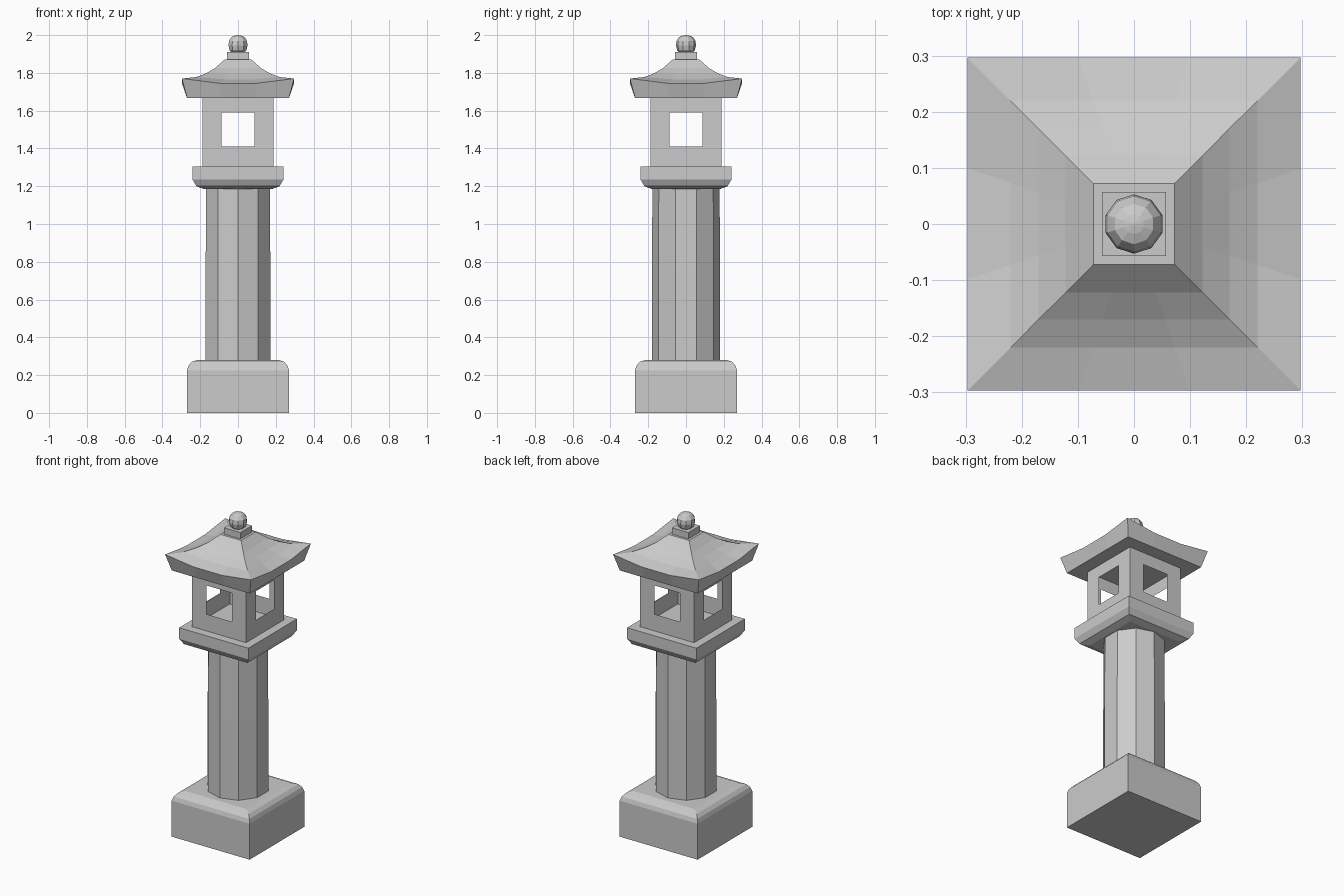
import bpy, bmesh, math

if "Cube" in bpy.data.objects:
    bpy.data.objects.remove(bpy.data.objects["Cube"])


def square(half, z, segs=1, sag=0.0):
    """Square ring; points between the corners drop by sag."""
    corners = [(-half, -half), (half, -half), (half, half), (-half, half)]
    pts = []
    for i, a in enumerate(corners):
        b = corners[(i + 1) % 4]
        for k in range(segs):
            t = k / segs
            pts.append((a[0] + (b[0] - a[0]) * t, a[1] + (b[1] - a[1]) * t,
                        z - (sag if k else 0)))
    return pts


def circle(radius, z, sides=10):
    return [(radius * math.sin(math.tau * i / sides),
             -radius * math.cos(math.tau * i / sides), z) for i in range(sides)]


def add_object(name, bm):
    bmesh.ops.recalc_face_normals(bm, faces=bm.faces)
    mesh = bpy.data.meshes.new(name)
    bm.to_mesh(mesh)
    bm.free()
    obj = bpy.data.objects.new(name, mesh)
    bpy.context.collection.objects.link(obj)
    return obj


def loft(name, rings):
    """Skin a stack of rings and cap both ends."""
    bm = bmesh.new()
    rows = [[bm.verts.new(p) for p in ring] for ring in rings]
    n = len(rows[0])
    for lo, hi in zip(rows, rows[1:]):
        for i in range(n):
            j = (i + 1) % n
            bm.faces.new((lo[i], lo[j], hi[j], hi[i]))
    bm.faces.new(rows[0][::-1])
    bm.faces.new(rows[-1])
    return add_object(name, bm)


# Plinth with a rounded top edge
loft("base", [square(h, z) for h, z in
              [(0.27, 0), (0.27, 0.225), (0.262, 0.25), (0.245, 0.27), (0.215, 0.28)]])

# Ten-sided column
loft("column", [circle(0.18, 0.28), circle(0.18, 0.75), circle(0.178, 1.185)])

# Platform under the lamp chamber
loft("platform", [square(h, z) for h, z in
                  [(0.18, 1.185), (0.22, 1.20), (0.24, 1.235), (0.24, 1.305)]])

# Hollow lamp chamber: four thin walls, each framing a window
bm = bmesh.new()
half, win = 0.187, 0.088
outer = [(-half, 1.30), (half, 1.30), (half, 1.67), (-half, 1.67)]
inner = [(-win, 1.41), (win, 1.41), (win, 1.59), (-win, 1.59)]
for side in range(4):
    c, s = round(math.cos(side * math.pi / 2)), round(math.sin(side * math.pi / 2))
    o, w = [[bm.verts.new((x * c + half * s, x * s - half * c, z)) for x, z in loop]
            for loop in (outer, inner)]
    for i in range(4):
        j = (i + 1) % 4
        bm.faces.new((o[i], o[j], w[j], w[i]))
bmesh.ops.remove_doubles(bm, verts=bm.verts, dist=0.001)
add_object("lamp_chamber", bm)

# Flared roof with upturned corners
loft("roof", [square(h, z, 3, sag) for h, z, sag in
              [(0.27, 1.667, 0), (0.297, 1.77, 0.025), (0.22, 1.778, 0.012),
               (0.17, 1.797, 0.005), (0.122, 1.825, 0), (0.072, 1.87, 0)]])

# Finial block and knob
loft("finial_block", [square(0.057, 1.868), square(0.057, 1.91)])
loft("finial_knob", [circle(r, z) for r, z in
                     [(0.036, 1.908), (0.047, 1.92), (0.053, 1.945), (0.050, 1.97),
                      (0.036, 1.99), (0.018, 1.997), (0.002, 2.0)]])
